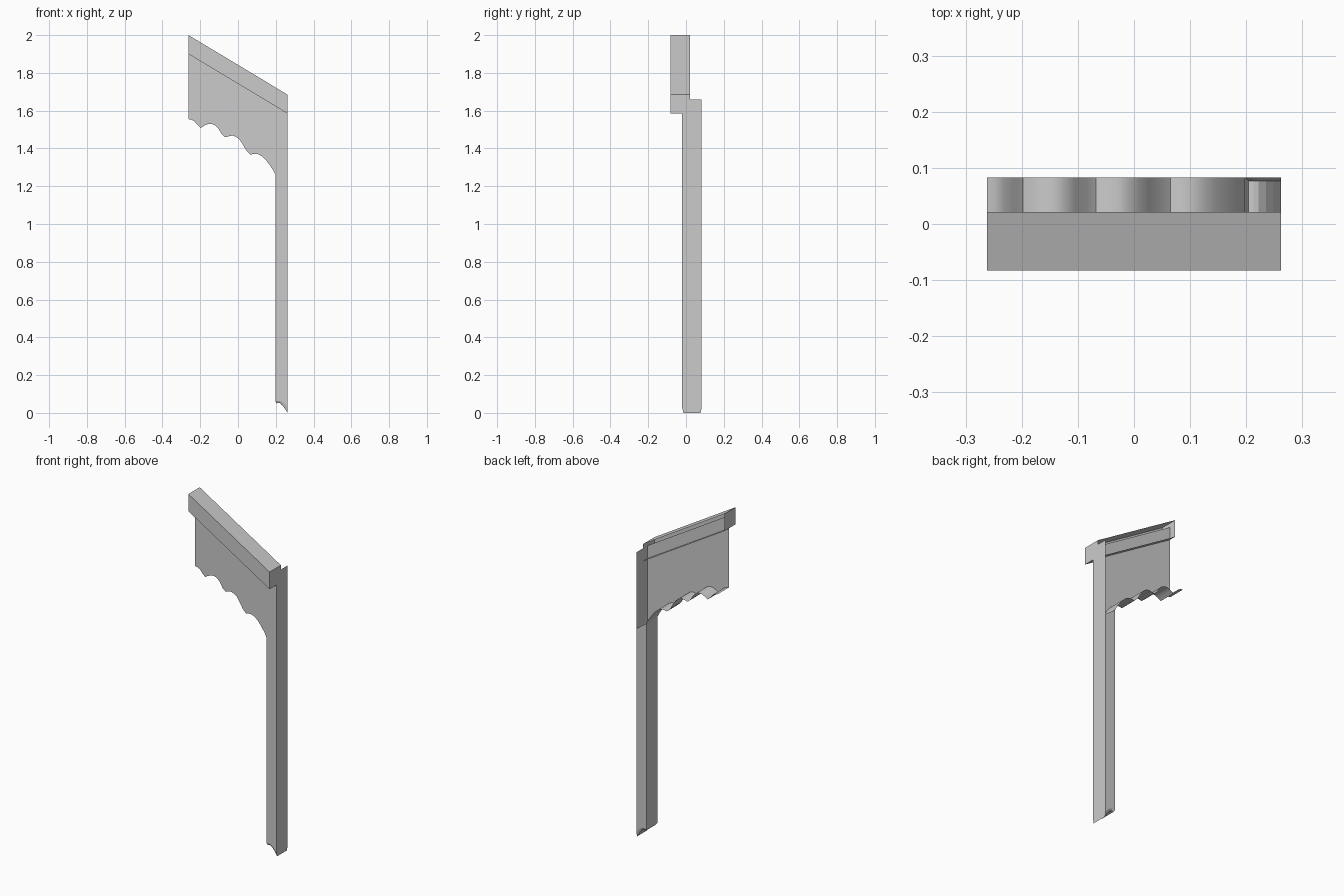
import bpy, bmesh

if "Cube" in bpy.data.objects:
    bpy.data.objects.remove(bpy.data.objects["Cube"])

X = 0.262            # half width
Y0, Y1 = -0.02, 0.083  # front and back of board and post
PX = 0.198           # inner side of post
SLOPE = -0.315 / (2 * X)

def make(name, faces, smooth=False):
    """Build an open shell from a list of faces given as points."""
    bm = bmesh.new()
    for pts in faces:
        bm.faces.new([bm.verts.new(p) for p in pts])
    bmesh.ops.remove_doubles(bm, verts=bm.verts, dist=1e-5)
    me = bpy.data.meshes.new(name)
    bm.to_mesh(me)
    bm.free()
    ob = bpy.data.objects.new(name, me)
    bpy.context.collection.objects.link(ob)
    if smooth:
        bpy.context.view_layer.objects.active = ob
        ob.select_set(True)
        bpy.ops.object.shade_smooth_by_angle(angle=0.6)
        ob.select_set(False)
    return ob

def strip(a, b):
    """Quads between two point lists of equal length."""
    return [(a[i], a[i + 1], b[i + 1], b[i]) for i in range(len(a) - 1)]

def at_y(profile, y):
    return [(x, y, z) for x, z in profile]

# sloping rail: top, front, bottom and ends, open at the back
def rail_section(x):
    z = 2.0 + SLOPE * (x + X)
    return [(x, 0.021, z - 0.1), (x, -0.083, z - 0.1), (x, -0.083, z), (x, 0.021, z)]
l, r = rail_section(-X), rail_section(X)
make("top_rail", strip(l, r) + [l[::-1], r])

# scalloped lower edge of the board
scallop = [(-X, 1.555), (-0.247, 1.553), (-0.232, 1.545), (-0.215, 1.525), (-0.198, 1.508),
           (-0.18, 1.52), (-0.16, 1.529), (-0.14, 1.53), (-0.122, 1.523), (-0.105, 1.507),
           (-0.085, 1.474), (-0.068, 1.46), (-0.05, 1.464), (-0.03, 1.468), (-0.012, 1.462),
           (0.008, 1.447), (0.026, 1.42), (0.045, 1.387), (0.065, 1.368), (0.085, 1.371),
           (0.105, 1.37), (0.125, 1.36), (0.145, 1.342), (0.168, 1.312), (0.185, 1.287),
           (PX, 1.262)]
make("scalloped_edge", strip(at_y(scallop, Y0), at_y(scallop, Y1)), True)

# foot curve of the post and its full-width ring just above
foot = [(0.204, 0.05), (0.213, 0.053), (0.222, 0.051), (0.235, 0.04), (0.248, 0.022), (X, 0.0)]
ring = [(PX, 0.06), (0.208, 0.064), (0.218, 0.064), (0.233, 0.058), (0.248, 0.045), (X, 0.027)]

# flat board and post front in one sheet
outline = [(-X, 1.975), *scallop, *ring, (X, 1.66)]
make("front_board", [at_y(outline, Y0)])

# post sides and partial back
sides = [
    [(X, Y0, ring[-1][1]), (X, Y1, ring[-1][1]), (X, Y1, 1.66), (X, Y0, 1.66)],
    [(PX, Y0, ring[0][1]), (PX, Y0, 1.262), (PX, Y1, 1.262), (PX, Y1, ring[0][1])],
    at_y(ring[::-1] + [(PX, 1.262), (X, 1.215)], Y1),
]
make("post_sides", sides)

# tapered foot with curved underside
f0, f1 = at_y(foot, Y0 + 0.006), at_y(foot, Y1 - 0.006)
r0, r1 = at_y(ring, Y0), at_y(ring, Y1)
make("post_foot", strip(f0, f1) + strip(r0, f0) + strip(f1, r1) + [
    (r0[0], r1[0], f1[0], f0[0]), (r1[-1], r0[-1], f0[-1], f1[-1])])
